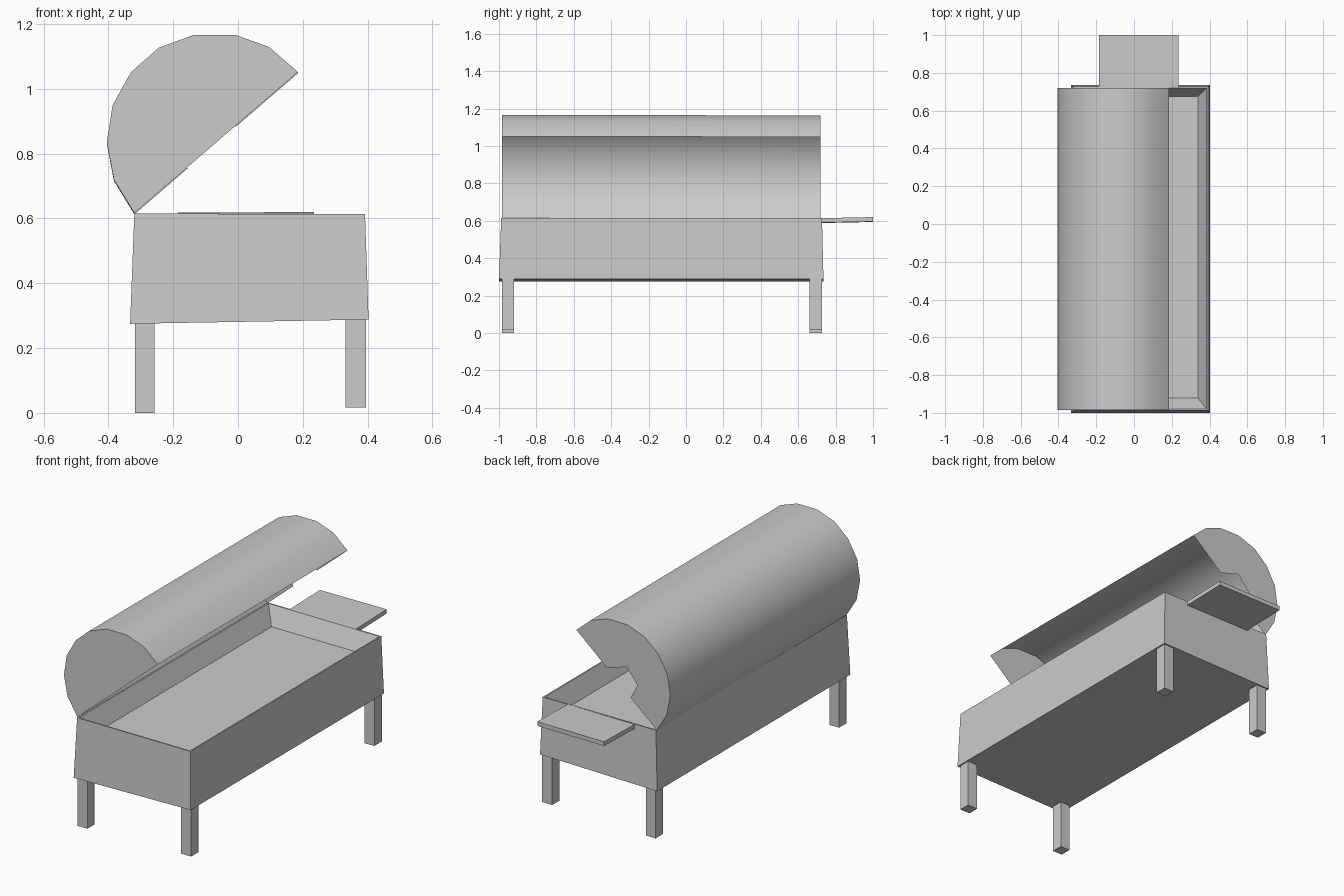
import bpy
import bmesh
from mathutils import Vector

cube = bpy.data.objects.get("Cube")
if cube:
    bpy.data.objects.remove(cube, do_unlink=True)

steel = bpy.data.materials.new("light_grey")
steel.use_nodes = True
GREY = (0.6, 0.6, 0.6, 1)
steel.diffuse_color = GREY
steel.node_tree.nodes["Principled BSDF"].inputs["Base Color"].default_value = GREY


def finish(bm, name, smooth=False):
    bmesh.ops.recalc_face_normals(bm, faces=bm.faces)
    mesh = bpy.data.meshes.new(name)
    bm.to_mesh(mesh)
    bm.free()
    mesh.materials.append(steel)
    if smooth:
        mesh.shade_smooth()
        mesh.set_sharp_from_angle(angle=0.6)
    obj = bpy.data.objects.new(name, mesh)
    bpy.context.scene.collection.objects.link(obj)
    return obj


def ring(bm, x0, x1, y0, y1, z_left, z_right):
    corners = [(x0, y0, z_left), (x1, y0, z_right), (x1, y1, z_right), (x0, y1, z_left)]
    return [bm.verts.new(c) for c in corners]


def stack(name, *rings):
    """Skin a stack of rectangles and close both ends."""
    bm = bmesh.new()
    loops = [ring(bm, *r) for r in rings]
    for a, b in zip(loops, loops[1:]):
        for i in range(4):
            j = (i + 1) % 4
            bm.faces.new((a[i], a[j], b[j], b[i]))
    bm.faces.new(loops[0])
    bm.faces.new(loops[-1])
    return finish(bm, name)


# Firebox: flared base, thin rim and a recessed tray
stack("firebox",
      (-0.333, 0.403, -1.0, 0.735, 0.275, 0.288),
      (-0.32, 0.392, -0.988, 0.727, 0.615, 0.614),
      (-0.312, 0.384, -0.98, 0.719, 0.615, 0.614),
      (-0.262, 0.338, -0.92, 0.675, 0.512, 0.512))

# Four square legs
for side, x0, x1, low, high in (("right", -0.318, -0.257, 0, 0.277),
                                ("left", 0.332, 0.395, 0.016, 0.289)):
    for end, y0, y1 in (("front", -0.985, -0.92), ("back", 0.66, 0.727)):
        stack(f"{end}_{side}_leg",
              (x0, x1, y0, y1, low, low),
              (x0, x1, y0, y1, high, high))

# Side shelf, tipped slightly upward
shelf = stack("shelf",
              (-0.185, 0.235, 0.722, 1.0, 0.588, 0.59),
              (-0.185, 0.235, 0.722, 1.0, 0.612, 0.614))
for v in shelf.data.vertices:
    if v.co.y > 0.9:
        v.co.z += 0.006

# Open half-round lid with a notch in its rear end plate
ARC = [(0.185, 1.052), (0.095, 1.13), (-0.01, 1.167), (-0.135, 1.167),
       (-0.245, 1.127), (-0.33, 1.052), (-0.387, 0.95), (-0.405, 0.835),
       (-0.383, 0.72), (-0.32, 0.617)]
NOTCH = [(-0.156, 0.758), (-0.2, 0.84), (-0.131, 0.925), (-0.006, 0.888)]
bm = bmesh.new()
front = [bm.verts.new((x, -0.985, z)) for x, z in ARC]
back = [bm.verts.new((x, 0.72, z - 0.004)) for x, z in ARC]
notch = [bm.verts.new((x, 0.72, z - 0.004)) for x, z in NOTCH]
for i in range(len(ARC) - 1):
    bm.faces.new((front[i], front[i + 1], back[i + 1], back[i]))
bm.faces.new(front)
bm.faces.new(back + notch)
lid = finish(bm, "lid", smooth=True)

# Keep the shell facing outward
crown = max(lid.data.polygons, key=lambda p: p.center.z)
if crown.normal.dot(Vector((0, 0, 1))) < 0:
    lid.data.flip_normals()
